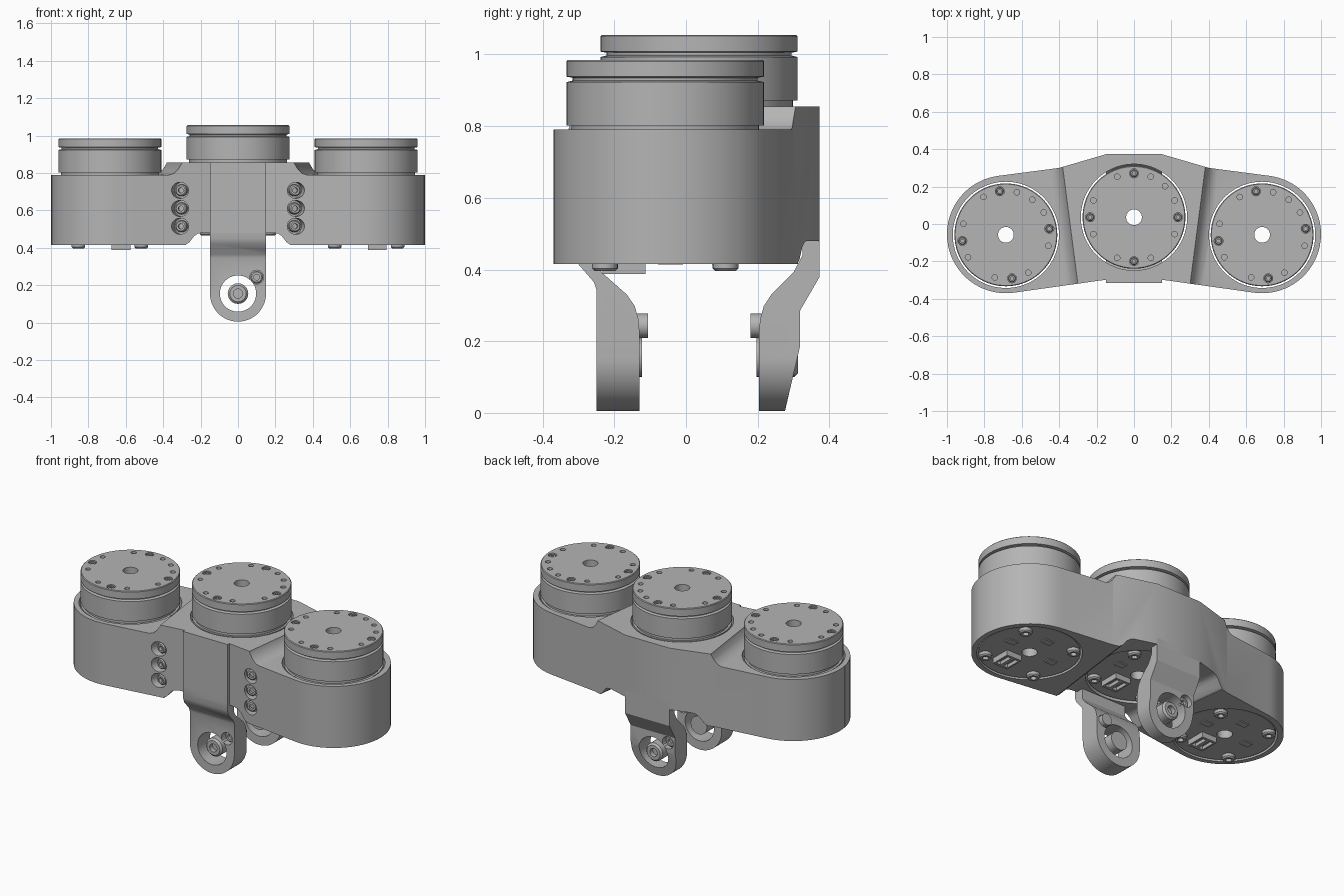
import bpy, bmesh
from math import sin, cos, radians
from mathutils import Vector, Matrix

cube = bpy.data.objects.get("Cube")
if cube:
    bpy.data.objects.remove(cube)

grey = bpy.data.materials.new("machined grey")
grey.use_nodes = True
COLOUR = (0.46, 0.46, 0.46, 1)
grey.diffuse_color = COLOUR
grey.node_tree.nodes["Principled BSDF"].inputs["Base Color"].default_value = COLOUR

PODS = {"left": (0.685, -0.058, 0.79), "centre": (0, 0.036, 0.86), "right": (-0.685, -0.058, 0.79)}


def finish(name, bm):
    bmesh.ops.remove_doubles(bm, verts=bm.verts, dist=1e-5)
    bmesh.ops.recalc_face_normals(bm, faces=bm.faces)
    mesh = bpy.data.meshes.new(name)
    bm.to_mesh(mesh)
    bm.free()
    mesh.materials.append(grey)
    ob = bpy.data.objects.new(name, mesh)
    bpy.context.collection.objects.link(ob)
    return ob


def prism(name, points, axis, lo, hi):
    """Extrude a 2D outline along x (points y,z), y (points x,z) or z (points x,y)."""
    bm = bmesh.new()
    def place(p, d):
        q = list(p)
        q.insert("xyz".index(axis), d)
        return bm.verts.new(q)
    a = [place(p, lo) for p in points]
    b = [place(p, hi) for p in points]
    bm.faces.new(a)
    bm.faces.new(b[::-1])
    for i in range(len(a)):
        j = (i + 1) % len(a)
        bm.faces.new((a[i], a[j], b[j], b[i]))
    return finish(name, bm)


def lathe(name, profile, loc=(0, 0, 0), direction=(0, 0, 1), steps=96):
    """Revolve a closed (radius, height) profile about a direction."""
    turn = Vector((0, 0, 1)).rotation_difference(Vector(direction)).to_matrix()
    bm = bmesh.new()
    rings = []
    for k in range(steps):
        t = radians(360 * k / steps)
        rings.append([bm.verts.new(turn @ Vector((r * cos(t), r * sin(t), h)) + Vector(loc))
                      for r, h in profile])
    n = len(profile)
    for k in range(steps):
        p, q = rings[k], rings[(k + 1) % steps]
        for i in range(n):
            j = (i + 1) % n
            if profile[i][0] == 0 and profile[j][0] == 0:
                continue
            if profile[i][0] == 0:
                bm.faces.new((p[i], p[j], q[j]))
            elif profile[j][0] == 0:
                bm.faces.new((p[i], p[j], q[i]))
            else:
                bm.faces.new((p[i], p[j], q[j], q[i]))
    return finish(name, bm)


def rod(name, loc, direction, r, length, steps=32):
    return lathe(name, [(0, 0), (r, 0), (r, length), (0, length)], loc, direction, steps)


def screw(name, loc, direction, r, length):
    """Cap screw with a socket, growing from loc along direction."""
    s = length - 0.5 * r
    prof = [(0, 0), (r, 0), (r, length - 0.2 * r), (0.8 * r, length), (0.45 * r, length), (0.45 * r, s), (0, s)]
    return smooth(lathe(name, prof, loc, direction, 24))


def cut(ob, cutters, operation='DIFFERENCE'):
    for c in cutters:
        m = ob.modifiers.new("cut", 'BOOLEAN')
        m.object, m.operation, m.solver = c, operation, 'EXACT'
    mesh = bpy.data.meshes.new_from_object(
        ob.evaluated_get(bpy.context.evaluated_depsgraph_get()))
    ob.modifiers.clear()
    ob.data = mesh
    for c in cutters:
        bpy.data.objects.remove(c)
    return ob


def smooth(ob):
    bpy.ops.object.select_all(action='DESELECT')
    bpy.context.view_layer.objects.active = ob
    ob.select_set(True)
    bpy.ops.object.shade_smooth_by_angle(angle=radians(30))
    return ob


def splay(ob):
    """Widen toward the back, following the angle of the side pods."""
    for v in ob.data.vertices:
        v.co.x += (0.13 if v.co.x > 0 else -0.13) * v.co.y
    return ob


# Housing: one outline, stepped on top, notched underneath, bored for the motors
half = [(0.15, -0.315), (0.15, -0.298)]
for k in range(41):
    t = radians(-98 + 181 * k / 40)
    half.append((0.685 + 0.315 * cos(t), -0.055 + 0.315 * sin(t)))
half += [(0.40, 0.30), (0.15, 0.373)]
outline = half + [(-x, y) for x, y in reversed(half)]
housing = prism("housing", outline, 'z', 0.415, 0.855)

step = [(0.34, 0.87), (0.342, 0.852), (0.362, 0.82), (0.385, 0.798), (0.41, 0.79), (1.2, 0.79), (1.2, 0.87)]
notch = [(0.32, 0.40), (0.318, 0.418), (0.30, 0.43), (0.275, 0.462), (0.255, 0.475), (0.23, 0.48)]
cutters = [splay(prism("step_cut", [(s * x, z) for x, z in step], 'y', -0.5, 0.5)) for s in (1, -1)]
cutters.append(splay(prism("notch_cut", notch + [(-x, z) for x, z in reversed(notch)], 'y', -0.5, 0.5)))
for x, y, z in PODS.values():
    cutters.append(rod("bore", (x, y, 0.3), (0, 0, 1), 0.284, 0.7, 96))
for s in (1, -1):
    # Seam at the outer end of each pod
    seam = [(s * 0.994, -0.108), (s * 1.01, -0.108), (s * 1.01, -0.102), (s * 0.994, -0.102)]
    cutters.append(prism("seam_cut", seam, 'z', 0.3, 0.9))
    # Counterbored clamp screws beside the front plate
    inward = Vector((-s * 0.25, 1, 0)).normalized()
    for i, z in enumerate((0.515, 0.61, 0.707)):
        mouth = Vector((s * 0.31, -0.322, z))
        cutters.append(rod("clamp_bore", mouth - inward * 0.06, inward, 0.043, 0.11))
        screw(f"clamp_screw_{'left' if s > 0 else 'right'}_{i + 1}",
              mouth + inward * 0.055, -inward, 0.031, 0.04)
smooth(cut(housing, cutters))

# Motors: stator, gap and rotor in one turned profile
motor = [(0.042, -0.37), (0.275, -0.37), (0.275, -0.006), (0.262, -0.006), (0.262, 0.012),
         (0.275, 0.012), (0.275, 0.133), (0.258, 0.137), (0.258, 0.145), (0.275, 0.148),
         (0.275, 0.191), (0.271, 0.195), (0.042, 0.195)]
for side, (x, y, z) in PODS.items():
    twist = 0 if side == "centre" else 8
    body = lathe(side + "_motor", motor, (x, y, z))
    holes = []
    for q in range(4):
        for off in (0, 22.5, 45, 67.5):
            if off == 45 and q:
                continue
            t = radians(twist + 90 * q + off)
            p = (x + 0.235 * cos(t), y + 0.235 * sin(t), z + 0.17)
            holes.append(rod("hole", p, (0, 0, 1), 0.015 if off else 0.024, 0.05, 16))
            if not off:
                screw(f"{side}_rotor_screw_{q + 1}", p, (0, 0, 1), 0.02, 0.022)
    smooth(cut(body, holes))

    # Underside: mounting screws, cable socket, small cover plates
    base = z - 0.37
    for q in range(4):
        t = radians(45 + 90 * q)
        p = (x + 0.238 * cos(t), y + 0.238 * sin(t), base + 0.01)
        screw(f"{side}_mount_screw_{q + 1}", p, (0, 0, -1), 0.036, 0.034)
    cx, cy = x + 0.06, y - 0.115
    socket = prism(side + "_cable_socket", [(cx - 0.05, cy - 0.06), (cx + 0.05, cy - 0.06),
                   (cx + 0.05, cy + 0.06), (cx - 0.05, cy + 0.06)], 'z', base - 0.032, base + 0.01)
    slots = [prism("slot", [(cx + s * 0.01, cy - 0.045), (cx + s * 0.04, cy - 0.045),
             (cx + s * 0.04, cy + 0.045), (cx + s * 0.01, cy + 0.045)], 'z', base - 0.05, base - 0.012)
             for s in (1, -1)]
    cut(socket, slots)
    for i, (dx, dy) in enumerate(((0.0, 0.15), (-0.15, 0.0), (0.15, 0.03))):
        a, b = x + dx, y + dy
        prism(f"{side}_cover_plate_{i + 1}", [(a - 0.03, b - 0.02), (a + 0.03, b - 0.02),
              (a + 0.03, b + 0.02), (a - 0.03, b + 0.02)], 'z', base - 0.006, base + 0.002)


# Lugs: side profile trimmed to a rounded end, with a pivot hole and a stop screw
def lug(name, profile, out, faces, bolt_x):
    arm = prism(name, profile, 'x', -0.15, 0.15)
    shape = [(0.15 * cos(radians(a)), 0.155 + 0.15 * sin(radians(a))) for a in range(180, 361, 6)]
    trim = prism("trim", shape + [(0.15, 1), (-0.15, 1)], 'y', -0.6, 0.6)
    cut(arm, [trim], 'INTERSECT')
    inner, outer = faces
    cut(arm, [rod("pivot_hole", (0, -0.6 * out, 0.155), (0, out, 0), 0.097, 1.2, 48),
              rod("stop_hole", (bolt_x, -0.6 * out, 0.243), (0, out, 0), 0.037, 1.2, 24)])
    smooth(arm)
    depth = abs(outer - inner)
    screw(name + "_pivot_screw", (0, inner - out * 0.007, 0.155), (0, out, 0), 0.055, depth)
    screw(name + "_stop_screw", (bolt_x, inner - out * 0.024, 0.243), (0, out, 0), 0.034, depth)


front = [(-0.25, 0), (-0.25, 0.345), (-0.257, 0.365), (-0.305, 0.42), (-0.315, 0.45), (-0.315, 0.52),
         (-0.253, 0.52), (-0.253, 0.42), (-0.235, 0.392), (-0.165, 0.33), (-0.143, 0.298),
         (-0.133, 0.262), (-0.13, 0.23), (-0.13, 0)]
back = [(0.275, 0), (0.318, 0.185), (0.318, 0.285), (0.373, 0.38), (0.373, 0.52), (0.325, 0.52),
        (0.325, 0.44), (0.30, 0.392), (0.238, 0.33), (0.217, 0.298), (0.207, 0.262), (0.204, 0.23), (0.204, 0)]
lug("front_lug", front, -1, (-0.13, -0.245), 0.1)
lug("back_lug", back, 1, (0.204, 0.32), -0.1)
